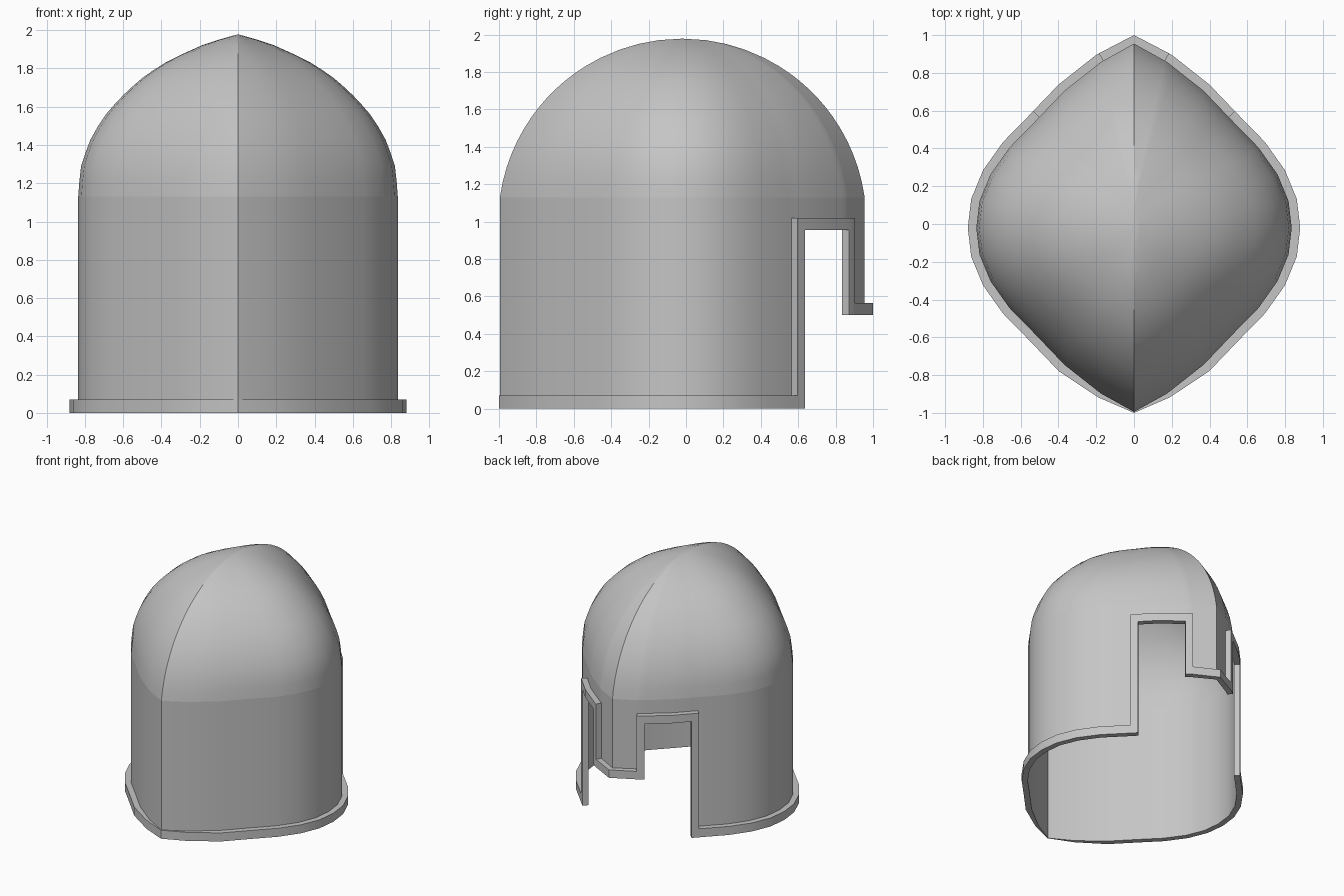
import bpy
import math
from mathutils import Vector

cube = bpy.data.objects.get("Cube")
if cube:
    bpy.data.objects.remove(cube, do_unlink=True)

# Single painted metal colour
metal = bpy.data.materials.new("plain_grey")
metal.use_nodes = True
GREY = (0.56, 0.56, 0.56, 1)
metal.diffuse_color = GREY
metal.node_tree.nodes["Principled BSDF"].inputs["Base Color"].default_value = GREY

WIDTH, LENGTH, Y_MID = 0.835, 0.975, -0.02
SHOULDER, TOP = 1.13, 1.978
TRIM_OUT = 0.045
# Opening: cheek edge, nose guard edge, and their trim borders
CHEEK_TRIM, CHEEK, NOSE, NOSE_TRIM = 0.565, 0.605, 0.835, 0.865
RIM, NOSE_LOW, NOSE_BAND, EYE, BROW = 0.07, 0.5, 0.565, 0.955, 1.02

# Half of the pointed plan outline, from front ridge to back ridge
quarter = [(0, 1), (.21, .9), (.44, .745), (.63, .575), (.79, .435),
           (.91, .29), (.98, .145)]
outline = [(u, -v) for u, v in quarter] + [(1, 0)] + [(u, v) for u, v in reversed(quarter)]


def insert_break(points, y):
    """Add a column to the outline where the opening or trim has an edge."""
    v = (y - Y_MID) / LENGTH
    for i in range(len(points) - 1):
        (ua, va), (ub, vb) = points[i], points[i + 1]
        if va < v < vb:
            t = (v - va) / (vb - va)
            points.insert(i + 1, (ua + t * (ub - ua), v))
            return


for edge_y in (CHEEK_TRIM, CHEEK, NOSE, NOSE_TRIM):
    insert_break(outline, edge_y)
COLS = len(outline)


def ring(z, half_width, half_length):
    return [Vector((u * half_width, Y_MID + v * half_length, z)) for u, v in outline]


def make_part(name, verts, faces):
    mesh = bpy.data.meshes.new(name)
    mesh.from_pydata([tuple(v) for v in verts], [], faces)
    mesh.materials.append(metal)
    obj = bpy.data.objects.new(name, mesh)
    bpy.context.collection.objects.link(obj)
    bpy.ops.object.select_all(action="DESELECT")
    obj.select_set(True)
    bpy.context.view_layer.objects.active = obj
    mirror = obj.modifiers.new("mirror", "MIRROR")
    mirror.use_clip = True
    mirror.merge_threshold = 0.0005
    bpy.ops.object.modifier_apply(modifier=mirror.name)
    bpy.ops.object.shade_smooth_by_angle(angle=math.radians(28))
    return obj


def cell(i, j):
    a = j * COLS + i
    return (a, a + 1, a + 1 + COLS, a + COLS)


# Walls, with the face opening left out around the nose guard
levels = [0, RIM, NOSE_LOW, NOSE_BAND, EYE, BROW, SHOULDER]
base = ring(0, WIDTH, LENGTH)
wall_verts = [v for z in levels for v in ring(z, WIDTH, LENGTH)]


def middle(i, j):
    return (base[i].y + base[i + 1].y) / 2, (levels[j] + levels[j + 1]) / 2


def is_open(i, j):
    y, z = middle(i, j)
    return y > CHEEK and (z < NOSE_LOW or (z < EYE and y < NOSE))


def is_trim(i, j):
    if not (0 <= i < COLS - 1 and 0 <= j < len(levels) - 1) or is_open(i, j):
        return False
    y, z = middle(i, j)
    return (z < RIM or (z < BROW and CHEEK_TRIM < y < NOSE_TRIM)
            or (y > NOSE and z < NOSE_BAND))


cells = [(i, j) for j in range(len(levels) - 1) for i in range(COLS - 1)]
make_part("helmet_walls", wall_verts, [cell(i, j) for i, j in cells if not is_open(i, j)])

# Dome, lofted from shrinking rings to the peak
dome_profile = [(1.13, .835), (1.21, .829), (1.29, .82), (1.36, .797), (1.43, .77),
                (1.495, .733), (1.56, .69), (1.61, .647), (1.66, .6), (1.705, .552),
                (1.75, .5), (1.79, .443), (1.83, .38), (1.875, .29), (1.92, .19),
                (1.95, .1), (1.97, .03)]
radius = (LENGTH ** 2 + (TOP - SHOULDER) ** 2) / (2 * (TOP - SHOULDER))
dome_verts = []
for z, half_width in dome_profile:
    half_length = math.sqrt(radius ** 2 - (z - TOP + radius) ** 2)
    dome_verts += ring(z, half_width, half_length)
last = (len(dome_profile) - 1) * COLS
peak = len(dome_verts)
dome_verts.append(Vector((0, Y_MID, TOP)))
dome_faces = [cell(i, j) for j in range(len(dome_profile) - 1) for i in range(COLS - 1)]
dome_faces += [(last + i, last + i + 1, peak) for i in range(COLS - 1)]
make_part("helmet_dome", dome_verts, dome_faces)

# Raised trim along the lower rim, cheeks, brow and nose guard
offsets = []
for i in range(COLS):
    if i == 0:
        offsets.append(Vector((0, -0.005, 0)))
    elif i == COLS - 1:
        offsets.append(Vector((0, TRIM_OUT, 0)))
    else:
        along = (base[i + 1] - base[i]).normalized() + (base[i] - base[i - 1]).normalized()
        amount = TRIM_OUT * (0.55 if i == 1 else 1)
        offsets.append(Vector((along.y, -along.x, 0)).normalized() * amount)

count = len(wall_verts)
trim_verts = wall_verts + [v + offsets[n % COLS] for n, v in enumerate(wall_verts)]
trim_faces = []
for i, j in cells:
    if not is_trim(i, j):
        continue
    corners = cell(i, j)
    trim_faces.append(tuple(c + count for c in corners))
    for k, (di, dj) in enumerate([(0, -1), (1, 0), (0, 1), (-1, 0)]):
        on_ridge = not 0 <= i + di < COLS - 1
        if not on_ridge and not is_trim(i + di, j + dj):
            a, b = corners[k], corners[(k + 1) % 4]
            trim_faces.append((b + count, a + count, a, b))
trim = make_part("raised_trim", trim_verts, trim_faces)

# Drop the unused grid points of the trim
bpy.ops.object.mode_set(mode="EDIT")
bpy.ops.mesh.select_all(action="SELECT")
bpy.ops.mesh.delete_loose()
bpy.ops.object.mode_set(mode="OBJECT")
